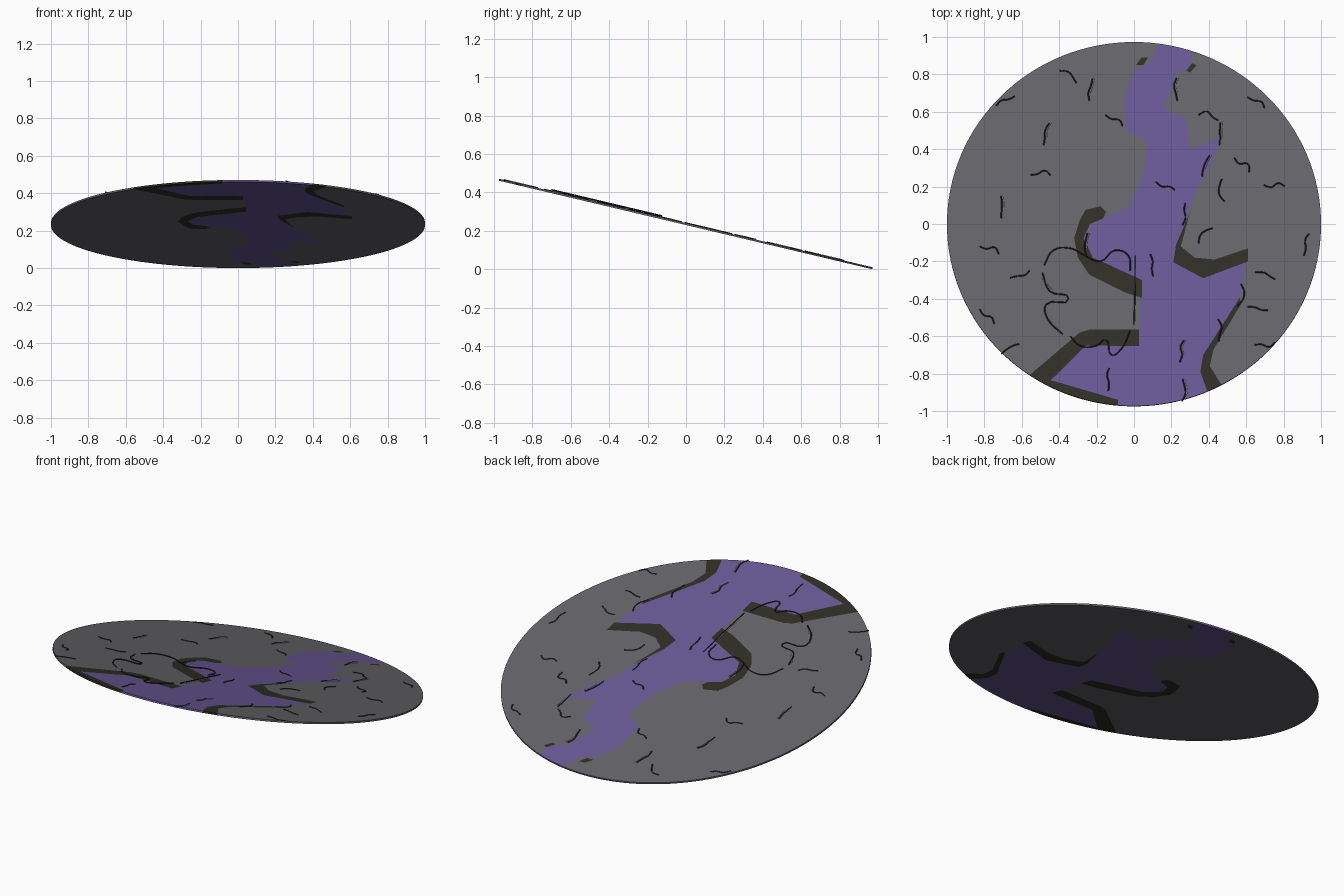
import bpy, math, random
from mathutils import Vector
from mathutils.geometry import delaunay_2d_cdt

if "Cube" in bpy.data.objects:
    bpy.data.objects.remove(bpy.data.objects["Cube"])

random.seed(4)
TILT = math.atan(0.237)
THICK = 0.01


def material(name, col):
    m = bpy.data.materials.new(name)
    m.diffuse_color = (*col, 1)
    m.use_nodes = True
    m.node_tree.nodes["Principled BSDF"].inputs["Base Color"].default_value = m.diffuse_color
    return m


stone = material("grey stone", (0.130, 0.130, 0.146))
river = material("purple river", (0.143, 0.100, 0.305))
bank = material("dark bank", (0.029, 0.028, 0.019))
crack_dark = material("dark crack", (0.020, 0.020, 0.022))
crack_light = material("pale crack", (0.55, 0.55, 0.55))


def lift(x, y, h=0.0):
    """Top-view position to a point on the tilted disc."""
    return Vector((x, y, 0.24 - 0.237 * y + h))


# River and bank outlines as seen from the top
river_poly = [(.13, 1.1), (.13, .96), (.09, .87), (0, .81), (-.05, .69), (-.045, .5), (.07, .44),
              (.06, .31), (.015, .18), (-.03, .09), (-.15, .04), (-.25, -.02), (-.28, -.1), (-.2, -.24),
              (.04, -.33), (.03, -.6), (-.26, -.62), (-.5, -.84), (-.6, -1.1), (.5, -1.1), (.38, -.85),
              (.39, -.75), (.57, -.4), (.6, -.18), (.4, -.22), (.24, -.15), (.29, .06), (.33, .18), (.41, .32),
              (.47, .465), (.3, .4), (.28, .56), (.155, .625), (.2, .72), (.22, .8), (.3, .84), (.34, 1.1)]
bank_polys = [
    [(-.26, .075), (-.18, .095), (-.15, .065), (-.165, .03), (-.235, 0), (-.27, -.075), (-.22, -.18),
     (-.13, -.22), (.043, -.3), (.043, -.395), (-.05, -.365), (-.24, -.27), (-.3, -.18), (-.32, -.075), (-.29, .02)],
    [(.027, -.565), (.027, -.652), (-.257, -.65), (-.445, -.835), (-.62, -.86), (-.29, -.58), (-.24, -.565)],
    [(-.445, -.835), (-.085, -.94), (-.08, -1.1), (-.7, -1.1), (-.56, -.83)],
    [(.5, -.95), (.39, -.89), (.355, -.79), (.37, -.7), (.565, -.395), (.572, -.43), (.425, -.67),
     (.405, -.76), (.48, -.88)],
    [(.61, -.13), (.61, -.2), (.37, -.29), (.21, -.205), (.225, -.11), (.3, .065), (.25, -.12), (.325, -.18),
     (.43, -.19)],
    [(.01, .85), (.04, .89), (.075, .89), (.05, .85)],
    [(.28, .82), (.31, .86), (.335, .85), (.3, .81)]]


# Disc: flat sheet cut along the outlines, then thickened
def ccw(p):
    area = sum(a[0] * b[1] - b[0] * a[1] for a, b in zip(p, p[1:] + p[:1]))
    return p if area > 0 else p[::-1]


N = 128
rim = [(math.cos(2 * math.pi * i / N), 0.973 * math.sin(2 * math.pi * i / N)) for i in range(N)]
pts, loops = [], []
for poly in [rim, river_poly] + bank_polys:
    loops.append(list(range(len(pts), len(pts) + len(poly))))
    pts += [Vector(p) for p in ccw(poly)]
v2, _, tris, _, _, owners = delaunay_2d_cdt(pts, [], loops, 0, 1e-5)
keep = [(t, max(o)) for t, o in zip(tris, owners) if 0 in o]
used = sorted({i for t, _ in keep for i in t})
index = {old: new for new, old in enumerate(used)}
mesh = bpy.data.meshes.new("disc")
mesh.from_pydata([lift(*v2[i]) for i in used], [], [[index[i] for i in t] for t, _ in keep])
for m in (stone, river, bank):
    mesh.materials.append(m)
for face, (_, owner) in zip(mesh.polygons, keep):
    face.material_index = min(owner, 2)
disc = bpy.data.objects.new("disc", mesh)
bpy.context.collection.objects.link(disc)
solid = disc.modifiers.new("thickness", 'SOLIDIFY')
solid.thickness = THICK
solid.offset = -1


# Cracks: thin wandering cords on the surface
def cracks(name, paths, mat, h, width):
    cu = bpy.data.curves.new(name, 'CURVE')
    cu.dimensions = '3D'
    cu.bevel_depth = width
    cu.bevel_resolution = 0
    cu.resolution_u = 4
    for path in paths:
        s = cu.splines.new('BEZIER')
        s.bezier_points.add(len(path) - 1)
        for bp, (x, y) in zip(s.bezier_points, path):
            bp.co = lift(x, y, h)
            bp.handle_left_type = bp.handle_right_type = 'AUTO'
    cu.materials.append(mat)
    bpy.context.collection.objects.link(bpy.data.objects.new(name, cu))


def wander(x, y, angle, length):
    out = []
    for k in (-.5, -.15, .2, .5):
        side = random.uniform(-.018, .018)
        out.append((x + k * length * math.cos(angle) - side * math.sin(angle),
                    y + k * length * math.sin(angle) + side * math.cos(angle)))
    return out


upright = [(-.245, .72), (-.465, .48), (-.72, .09), (.23, .72), (.47, .48), (.38, .31), (.47, .18), (.28, .05),
           (-.26, -.11), (.57, -.38), (.46, -.57), (.25, -.68), (.27, -.89), (-.14, -.83), (.91, -.11), (.11, -.22)]
lying = [(-.35, .79), (-.69, .66), (-.5, .27), (-.1, .56), (.4, .58), (.66, .66), (.58, .32), (.75, .2), (.17, .21),
         (-.61, -.27), (-.77, -.13), (-.79, -.5), (-.66, -.67), (.7, -.28), (.66, -.46), (.7, -.65), (.38, -.06)]
short = [wander(x, y, math.radians(random.uniform(75, 105)), .12) for x, y in upright]
short += [wander(x, y, math.radians(random.uniform(-40, 40)), .11) for x, y in lying]
cracks("short_cracks", short, crack_dark, 0.0, 0.004)

long_paths = [
    [(-.48, -.22), (-.43, -.14), (-.34, -.13), (-.26, -.17), (-.18, -.2), (-.1, -.14), (-.03, -.17), (-.02, -.25)],
    [(-.49, -.26), (-.45, -.36), (-.35, -.4), (-.47, -.43), (-.46, -.51), (-.38, -.59)],
    [(.005, -.17), (.005, -.35), (0, -.54)],
    [(-.34, -.6), (-.29, -.65), (-.2, -.65), (-.15, -.62), (-.12, -.7), (-.07, -.67), (-.02, -.57)]]
cracks("long_cracks", long_paths, crack_dark, 0.008, 0.0035)

# Pale glints beside some of the cracks
glints = [[(x + .008, y) for x, y in short[i][1:]] for i in (0, 1, 2, 3, 4, 5, 8, 11, 12)]
glints += [[(-.49, -.29), (-.44, -.35)], [(-.46, -.5), (-.4, -.58)], [(.005, -.3), (0, -.5)]]
cracks("pale_cracks", glints, crack_light, 0.002, 0.0025)

# Stand the lowest edge on the ground
low = min((lift(*p).z for p in rim)) - THICK * math.cos(TILT)
for ob in bpy.context.collection.objects:
    ob.location.z = -low
